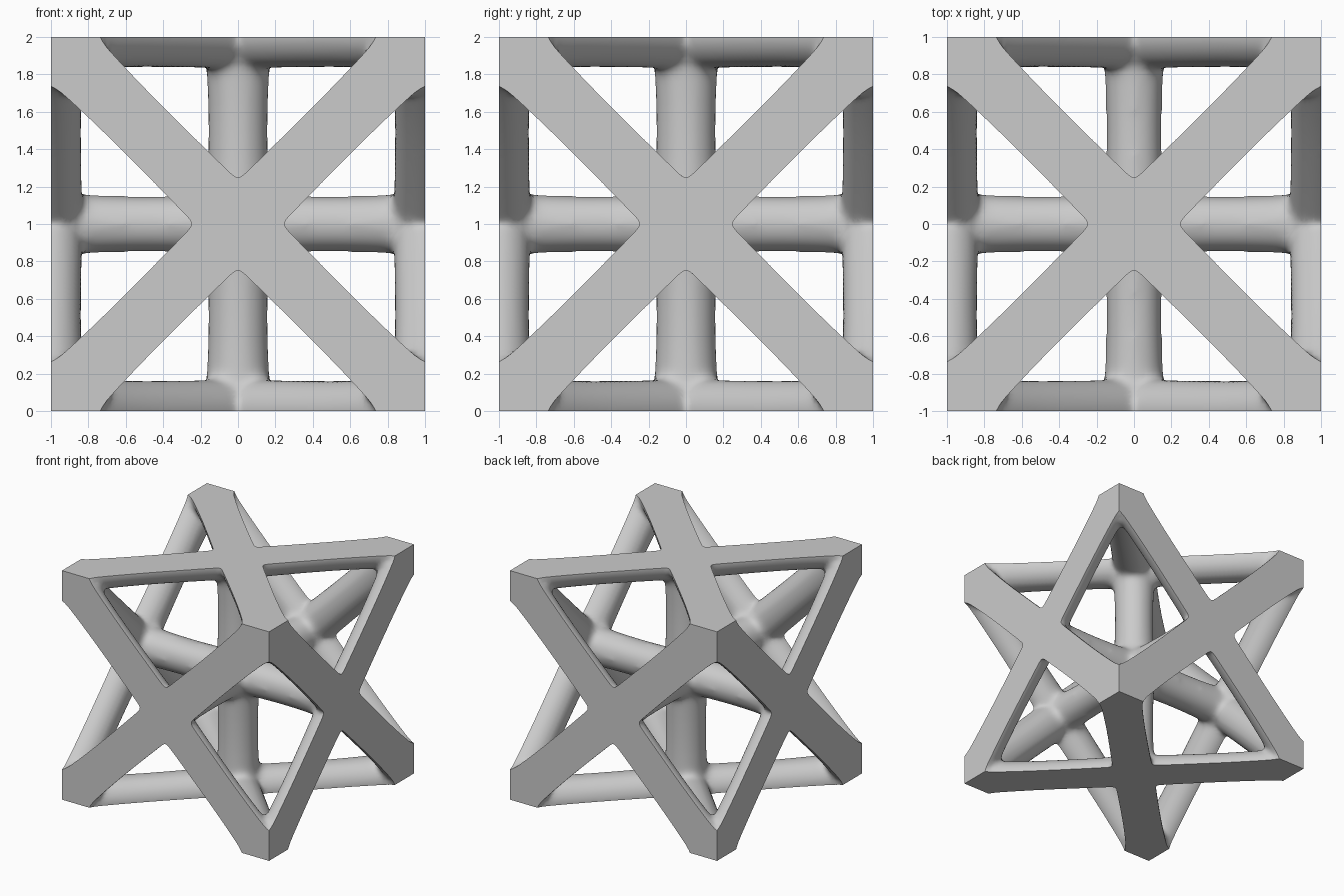
import bpy
from mathutils import Vector

if "Cube" in bpy.data.objects:
    bpy.data.objects.remove(bpy.data.objects["Cube"], do_unlink=True)

CENTRE = Vector((0, 0, 1))

# One light grey for the whole lattice
grey = bpy.data.materials.new("light_grey")
grey.use_nodes = True
colour = (0.6, 0.6, 0.6, 1)
grey.diffuse_color = colour
grey.node_tree.nodes["Principled BSDF"].inputs["Base Color"].default_value = colour

# All struts live in one round-bevelled curve
curve = bpy.data.curves.new("lattice", "CURVE")
curve.dimensions = "3D"
curve.bevel_depth = 1.0
curve.bevel_resolution = 6
curve.use_fill_caps = True


def strut(start, end, middle, flare_start, flare_end, reach):
    """Waisted round bar from start, carried past end so that the cell wall can trim it."""
    steps = 24
    spline = curve.splines.new("POLY")
    spline.points.add(steps)
    for i, point in enumerate(spline.points):
        u = reach * i / steps
        mirrored = u if u <= 1 else 2 - u
        t = 2 * mirrored - 1
        point.co = (*(CENTRE + start.lerp(end, u)), 1)
        point.radius = middle + (flare_end if t > 0 else flare_start) * t * t


for axis in range(3):
    for side in (-1, 1):
        wall = Vector((0, 0, 0))
        wall[axis] = side
        # Spoke from the cell centre to the wall centre
        strut(Vector((0, 0, 0)), wall, 0.161 if axis == 2 else 0.149, 0.02, 0.025, 1.2)
        # Four arms of the diagonal cross on the wall
        for a in (-1, 1):
            for b in (-1, 1):
                corner = wall.copy()
                corner[(axis + 1) % 3] = a
                corner[(axis + 2) % 3] = b
                strut(wall, corner, 0.164, 0.01, 0.028, 1.15)

lattice = bpy.data.objects.new("lattice", curve)
bpy.context.collection.objects.link(lattice)
bpy.ops.object.select_all(action="DESELECT")
lattice.select_set(True)
bpy.context.view_layer.objects.active = lattice
bpy.ops.object.convert(target="MESH")
lattice = bpy.context.view_layer.objects.active

# Fuse the bars and soften the joints
remesh = lattice.modifiers.new("fuse", "REMESH")
remesh.mode = "VOXEL"
remesh.voxel_size = 0.025
soften = lattice.modifiers.new("soften", "SMOOTH")
soften.factor = 0.5
soften.iterations = 10

# Trim to the cubic cell
bpy.ops.mesh.primitive_cube_add(size=2, location=CENTRE)
cell = bpy.context.object
cell.name = "cell_cutter"
trim = lattice.modifiers.new("trim", "BOOLEAN")
trim.operation = "INTERSECT"
trim.solver = "EXACT"
trim.object = cell

bpy.ops.object.select_all(action="DESELECT")
lattice.select_set(True)
bpy.context.view_layer.objects.active = lattice
for name in ("fuse", "soften", "trim"):
    bpy.ops.object.modifier_apply(modifier=name)
bpy.data.objects.remove(cell, do_unlink=True)

# Smooth bars with crisp flat walls
lattice.data.materials.clear()
lattice.data.materials.append(grey)
bpy.ops.object.shade_smooth_by_angle(angle=0.6)
